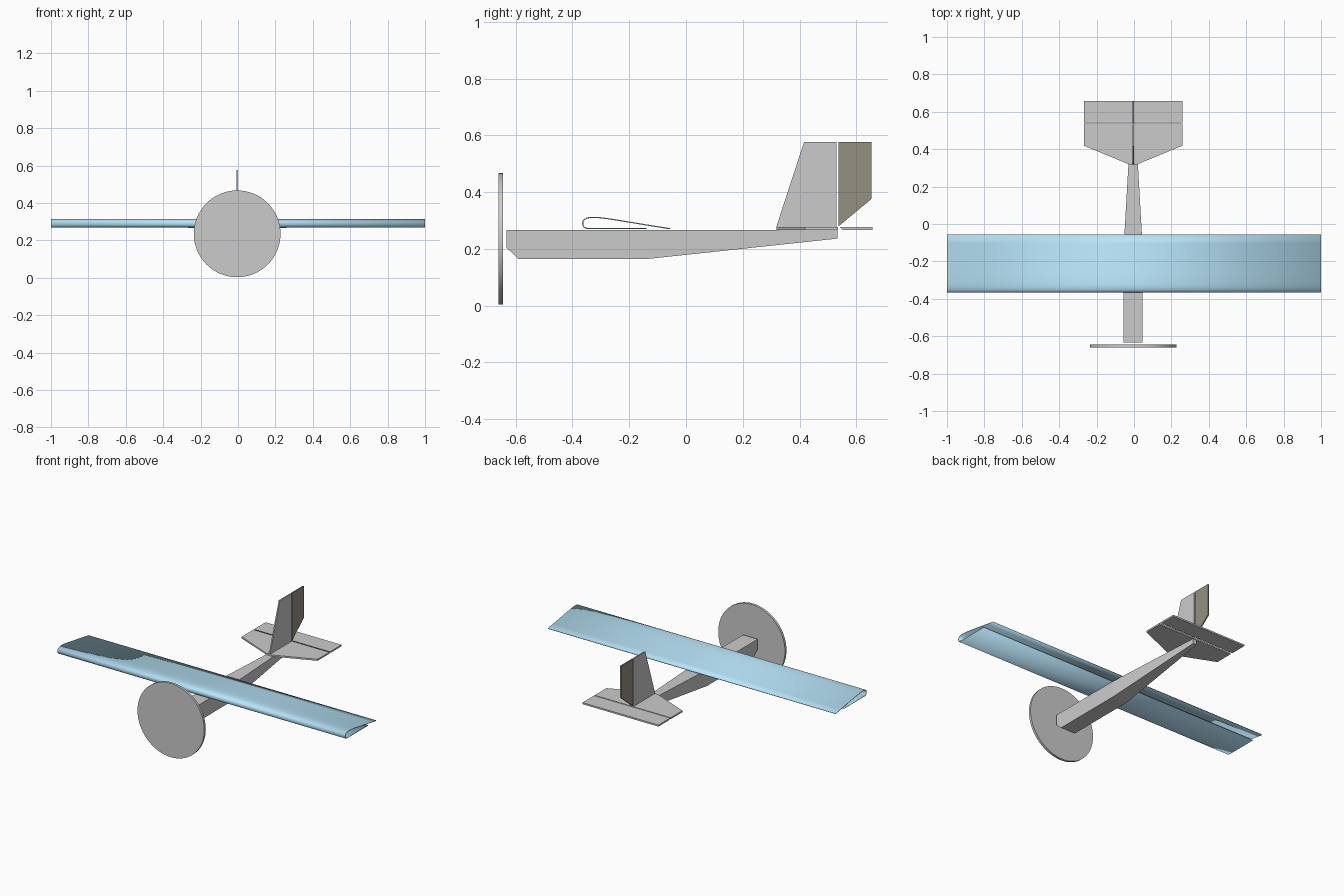
import bpy, bmesh, math
from mathutils import Vector
from mathutils.geometry import interpolate_bezier

if "Cube" in bpy.data.objects:
    bpy.data.objects.remove(bpy.data.objects["Cube"])

CX = -0.0045  # fuselage centre line


def material(name, rgb):
    m = bpy.data.materials.new(name)
    m.diffuse_color = (*rgb, 1)
    m.use_nodes = True
    m.node_tree.nodes["Principled BSDF"].inputs["Base Color"].default_value = m.diffuse_color
    return m


def finish(name, bm, mat=None):
    bmesh.ops.recalc_face_normals(bm, faces=bm.faces)
    me = bpy.data.meshes.new(name)
    bm.to_mesh(me)
    bm.free()
    ob = bpy.data.objects.new(name, me)
    bpy.context.collection.objects.link(ob)
    if mat:
        me.materials.append(mat)
    return ob


def prism(name, pts, depth, mat=None):
    """Extrude a closed outline of 3D points along a depth vector."""
    bm = bmesh.new()
    f = bm.faces.new([bm.verts.new(p) for p in pts])
    r = bmesh.ops.extrude_face_region(bm, geom=[f])
    bmesh.ops.translate(bm, vec=Vector(depth),
                        verts=[v for v in r["geom"] if isinstance(v, bmesh.types.BMVert)])
    return finish(name, bm, mat)


def smooth(ob, angle=35):
    bpy.ops.object.select_all(action='DESELECT')
    ob.select_set(True)
    bpy.context.view_layer.objects.active = ob
    bpy.ops.object.shade_smooth_by_angle(angle=math.radians(angle))


blue = material("wing_blue", (0.48, 0.78, 0.95))
dark = material("rudder_dark", (0.3, 0.28, 0.22))

# Fuselage: lofted rectangular sections (y, z bottom, half width)
bm = bmesh.new()
rings = []
for y, zb, w in [(-0.633, 0.205, 0.051), (-0.592, 0.165, 0.051),
                 (-0.13, 0.165, 0.051), (0.533, 0.236, 0.013)]:
    rings.append([bm.verts.new((CX + x, y, z)) for x, z in
                  [(-w, zb), (w, zb), (w, 0.267), (-w, 0.267)]])
for a, b in zip(rings, rings[1:]):
    for i in range(4):
        j = (i + 1) % 4
        bm.faces.new([a[i], a[j], b[j], b[i]])
bm.faces.new(rings[0])
bm.faces.new(rings[-1])
finish("fuselage", bm)

# Propeller disc
bpy.ops.mesh.primitive_cylinder_add(vertices=64, radius=0.232, depth=0.015,
                                    location=(CX, -0.6525, 0.235),
                                    rotation=(math.pi / 2, 0, 0))
disc = bpy.context.object
disc.name = "propeller_disc"
smooth(disc)

# Wing: thin folded sheet, lower skin stops short of the trailing edge
beziers = [
    [(-0.345, 0.272), (-0.358, 0.272), (-0.364, 0.280), (-0.364, 0.291)],
    [(-0.364, 0.291), (-0.364, 0.304), (-0.350, 0.311), (-0.328, 0.311)],
    [(-0.328, 0.311), (-0.290, 0.311), (-0.240, 0.300), (-0.057, 0.271)],
]
profile = [(-0.14, 0.272), (-0.345, 0.272)]
for b in beziers:
    pts = interpolate_bezier(*[Vector((p[0], p[1], 0)) for p in b], 12)
    profile += [(p.x, p.y) for p in pts[1:]]
bm = bmesh.new()
left, right = [[bm.verts.new((x, y, z)) for y, z in profile] for x in (-1, 1)]
for i in range(len(profile) - 1):
    bm.faces.new([left[i], left[i + 1], right[i + 1], right[i]])
wing = finish("wing", bm, blue)
mod = wing.modifiers.new("skin", 'SOLIDIFY')
mod.thickness = 0.004
mod.offset = 0
smooth(wing)

# Tailplane and elevator
half = [(0.022, 0.319), (0.264, 0.419), (0.264, 0.536)]
outline = half + [(-x, y) for x, y in reversed(half)]
prism("tailplane", [(CX + x, y, 0.267) for x, y in outline], (0, 0, 0.01))
prism("elevator", [(CX - 0.264, y, z) for y, z in
                   [(0.542, 0.277), (0.552, 0.267), (0.657, 0.267), (0.657, 0.277)]],
      (0.528, 0, 0))

# Fin and rudder
t = 0.008
prism("fin", [(CX - t / 2, y, z) for y, z in
              [(0.318, 0.277), (0.416, 0.577), (0.531, 0.577), (0.531, 0.277)]],
      (t, 0, 0))
prism("rudder", [(CX - t / 2, y, z) for y, z in
                 [(0.538, 0.28), (0.538, 0.577), (0.654, 0.577), (0.654, 0.376)]],
      (t, 0, 0), dark)
